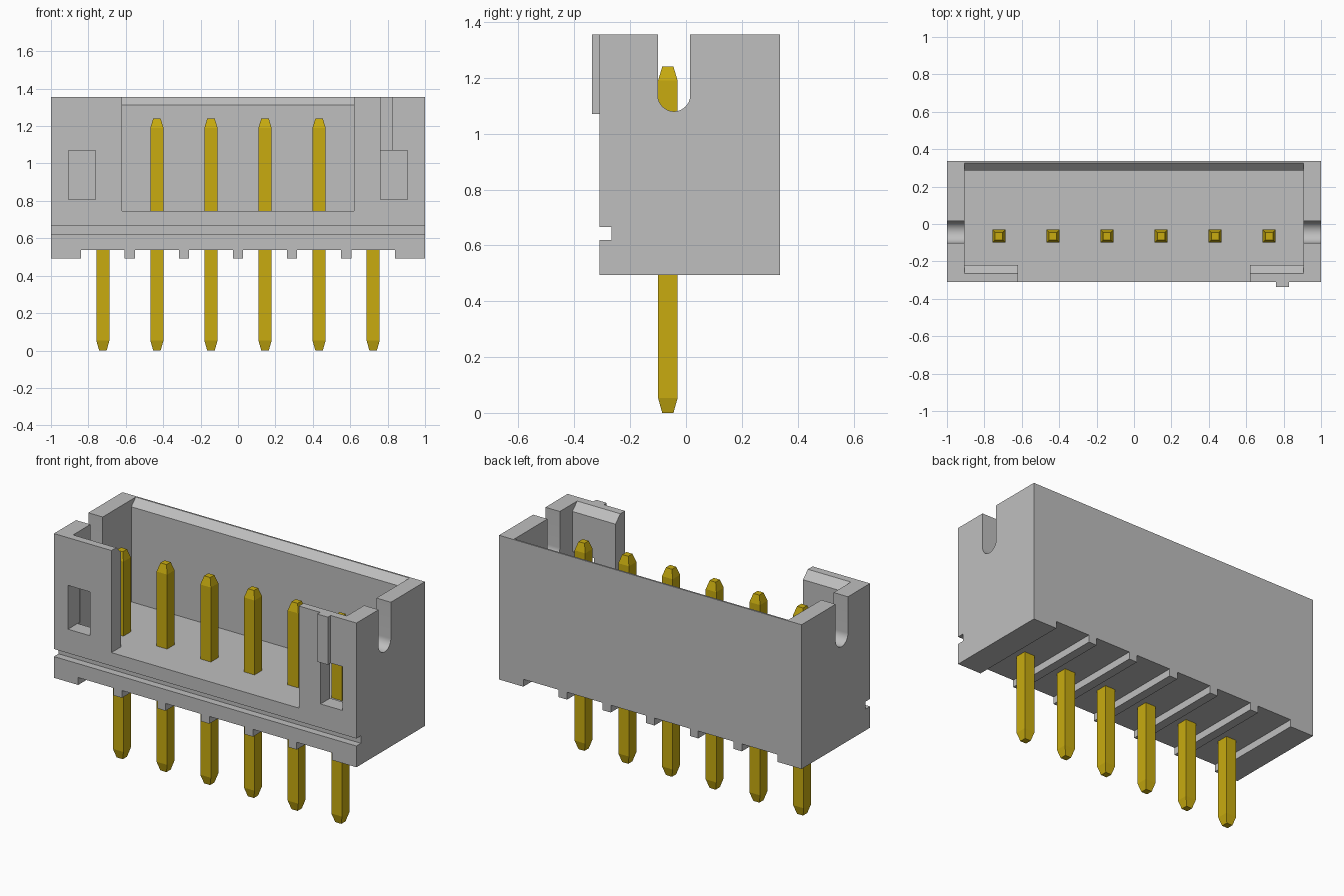
import bpy, bmesh, math

cube = bpy.data.objects.get("Cube")
if cube:
    bpy.data.objects.remove(cube, do_unlink=True)


def material(name, rgb):
    mat = bpy.data.materials.new(name)
    mat.use_nodes = True
    mat.diffuse_color = (*rgb, 1)
    mat.node_tree.nodes["Principled BSDF"].inputs["Base Color"].default_value = (*rgb, 1)
    return mat


GREY = material("light grey plastic", (0.52, 0.52, 0.52))
GOLD = material("gold metal", (0.58, 0.41, 0.005))


def finish(name, bm, mat):
    bmesh.ops.recalc_face_normals(bm, faces=bm.faces)
    mesh = bpy.data.meshes.new(name)
    bm.to_mesh(mesh)
    bm.free()
    mesh.materials.append(mat)
    obj = bpy.data.objects.new(name, mesh)
    bpy.context.collection.objects.link(obj)
    return obj


def extrude_x(name, profile, x0, x1, mat=GREY):
    """Extrude a (y, z) outline from x0 to x1."""
    bm = bmesh.new()
    face = bm.faces.new([bm.verts.new((x0, y, z)) for y, z in profile])
    out = bmesh.ops.extrude_face_region(bm, geom=[face])
    moved = [v for v in out["geom"] if isinstance(v, bmesh.types.BMVert)]
    bmesh.ops.translate(bm, verts=moved, vec=(x1 - x0, 0, 0))
    return finish(name, bm, mat)


def box(name, x0, x1, y0, y1, z0, z1):
    return extrude_x(name, [(y0, z0), (y1, z0), (y1, z1), (y0, z1)], x0, x1)


def cut(target, cutter):
    mod = target.modifiers.new("cut", "BOOLEAN")
    mod.operation, mod.solver, mod.object = "DIFFERENCE", "EXACT", cutter
    bpy.context.view_layer.objects.active = target
    bpy.ops.object.modifier_apply(modifier=mod.name)
    bpy.data.objects.remove(cutter, do_unlink=True)


BASE, TOP, FLOOR = 0.493, 1.355, 0.745
FRONT, BACK, PIN_Y, PITCH = -0.31, 0.337, -0.065, 0.289
pin_xs = [(i - 2.5) * PITCH for i in range(6)]

# Housing with the lengthwise groove in its front profile
housing = extrude_x("housing", [
    (FRONT, BASE), (BACK, BASE), (BACK, TOP), (FRONT, TOP),
    (FRONT, 0.665), (-0.267, 0.665), (-0.267, 0.62), (FRONT, 0.62)], -1, 1)

# Cavity with chamfered mouth at front and back
cut(housing, extrude_x("cavity_cutter", [
    (-0.22, FLOOR), (0.285, FLOOR), (0.285, 1.313), (0.327, TOP),
    (0.327, 1.5), (-0.265, 1.5), (-0.265, TOP), (-0.22, 1.31)], -0.905, 0.905))

# Wide opening in the front wall
cut(housing, box("front_opening_cutter", -0.62, 0.62, -0.5, 0, FLOOR, 1.5))

# Latch windows in the front wall
for s in (-1, 1):
    xs = sorted((s * 0.763, s * 0.907))
    cut(housing, box("window_cutter", *xs, -0.5, -0.2, 0.808, 1.07))

# Round-bottomed slots in both end walls
radius, slot_y = 0.058, -0.043
arc = [(slot_y + radius * math.cos(a), 1.08 + radius + radius * math.sin(a))
       for a in (math.pi + math.pi * i / 24 for i in range(25))]
cut(housing, extrude_x("slot_cutter",
    arc + [(slot_y + radius, 1.5), (slot_y - radius, 1.5)], -1.5, 1.5))

# Underside channels, one per pin
for x in pin_xs:
    cut(housing, box("channel_cutter", x - 0.117, x + 0.117, -0.5, 0.5, 0.3, 0.537))

# Keying rib on the front
box("keying_rib", 0.76, 0.83, -0.337, FRONT, 1.07, TOP)

# Square pins with tapered ends
for i, x in enumerate(pin_xs):
    bm = bmesh.new()
    rings = []
    for z, h in ((0, 0.02), (0.053, 0.035), (1.19, 0.035), (1.24, 0.02)):
        rings.append([bm.verts.new((x + h * sx, PIN_Y + h * sy, z))
                      for sx, sy in ((-1, -1), (1, -1), (1, 1), (-1, 1))])
    for low, high in zip(rings, rings[1:]):
        for k in range(4):
            n = (k + 1) % 4
            bm.faces.new((low[k], low[n], high[n], high[k]))
    bm.faces.new(rings[0])
    bm.faces.new(rings[-1])
    finish(f"pin_{i + 1}", bm, GOLD)

# Smooth only the curved slot bottoms
bpy.ops.object.select_all(action="DESELECT")
housing.select_set(True)
bpy.context.view_layer.objects.active = housing
bpy.ops.object.shade_smooth_by_angle(angle=math.radians(25))
